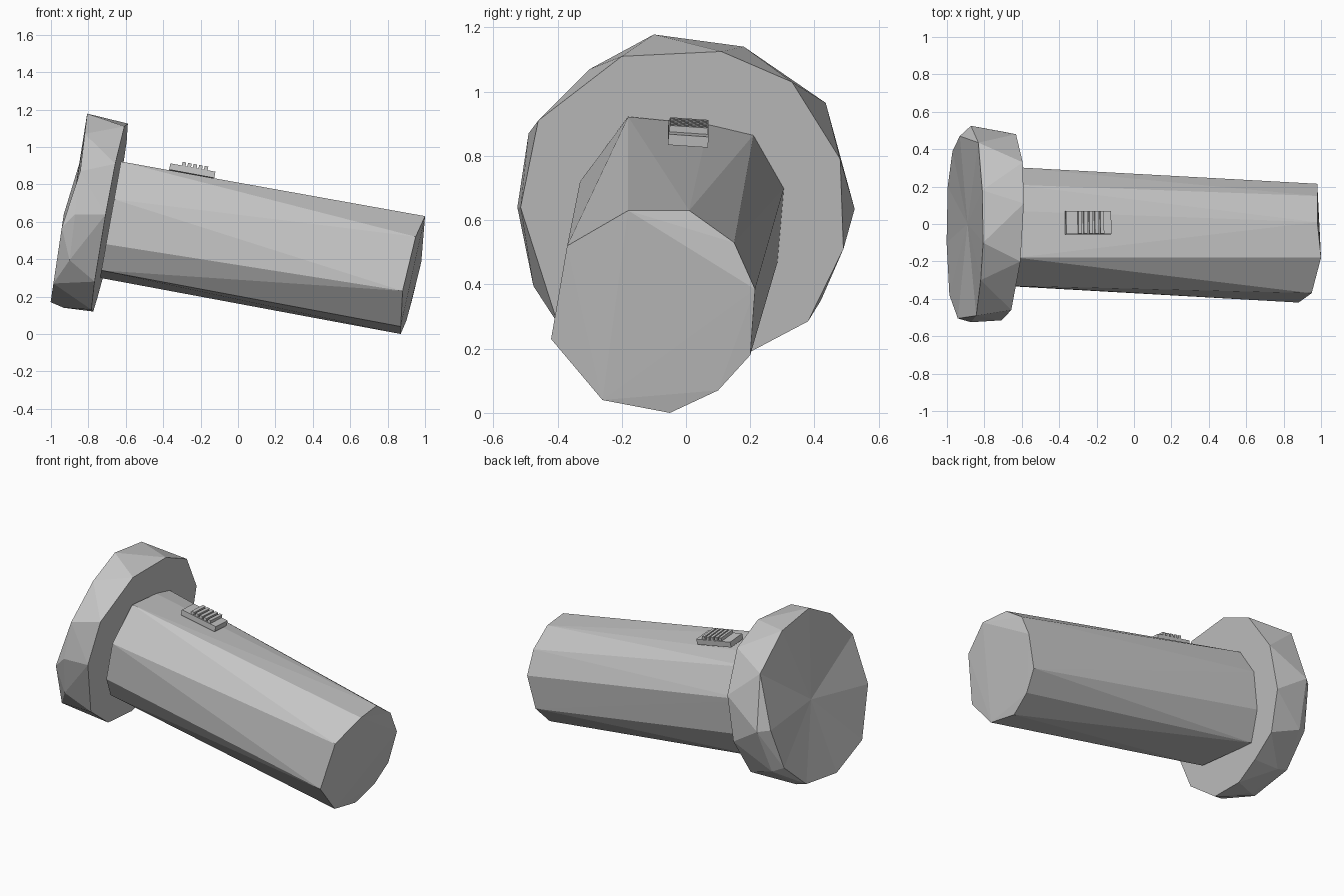
import bpy, bmesh, math
from mathutils import Matrix, Vector

cube = bpy.data.objects.get("Cube")
if cube:
    bpy.data.objects.remove(cube, do_unlink=True)

grey = bpy.data.materials.new("plain grey")
grey.use_nodes = True
colour = (0.56, 0.56, 0.56, 1)
grey.diffuse_color = colour
grey.node_tree.nodes["Principled BSDF"].inputs["Base Color"].default_value = colour


def add_object(name, bm):
    bmesh.ops.recalc_face_normals(bm, faces=bm.faces)
    mesh = bpy.data.meshes.new(name)
    bm.to_mesh(mesh)
    bm.free()
    mesh.materials.append(grey)
    obj = bpy.data.objects.new(name, mesh)
    bpy.context.collection.objects.link(obj)


def slanted_ring(x_mid, lean, turn, outline):
    """Place a (y, z) outline on a plane leaning with height and turned sideways."""
    return [(x_mid + lean * (z - 0.65) + turn * y, y, z) for y, z in outline]


def faceted_solid(points):
    bm = bmesh.new()
    for p in points:
        bm.verts.new(p)
    result = bmesh.ops.convex_hull(bm, input=bm.verts)
    loose = [g for g in result["geom_interior"] if isinstance(g, bmesh.types.BMVert)]
    bmesh.ops.delete(bm, geom=loose, context="VERTS")
    bmesh.ops.recalc_face_normals(bm, faces=bm.faces)
    bm.normal_update()
    return bm


# Tapering, slightly irregular handle
handle_start = slanted_ring(-0.675, 0.18, 0, [
    (-.18, .922), (.07, .897), (.21, .865), (.305, .70), (.285, .47),
    (.19, .30), (-.03, .32), (-.25, .34), (-.33, .48), (-.33, .72)])
handle_end = [
    (1.0, -.18, .63), (.98, .01, .63), (.98, .15, .53), (.98, .215, .385),
    (.93, .20, .18), (.90, .10, .07), (.87, -.05, 0), (.87, -.26, .04),
    (.88, -.42, .23), (.95, -.37, .52)]
add_object("handle", faceted_solid(handle_start + handle_end))

# Broad faceted head: front rim, widest girth, lower back rim
front_rim = slanted_ring(-0.68, 0.18, 0.05, [
    (-.20, 1.11), (.11, 1.125), (.33, 1.03), (.48, .79), (.49, .51), (.38, .285),
    (.20, .19), (.03, .12), (-.20, .13), (-.40, .28), (-.515, .64), (-.46, .91)])
girth = slanted_ring(-0.87, 0.12, 0, [
    (-.10, 1.178), (.18, 1.14), (.435, .965), (.525, .635), (.42, .35), (.20, .19),
    (-.05, .14), (-.475, .395), (-.525, .64), (-.49, .87), (-.30, 1.07)])
back_rim = slanted_ring(-0.93, 0.15, 0, [
    (.47, .64), (.39, .38), (.20, .21), (-.10, .17), (-.38, .27), (-.505, .57)])
head = faceted_solid(front_rim + girth + back_rim)

# Shallow dished back of the head
back = [f for f in head.faces if f.normal.x < -0.8]
bmesh.ops.delete(head, geom=back, context="FACES")
hollow = head.verts.new((-.89, 0, .65))
for edge in [e for e in head.edges if e.is_boundary]:
    head.faces.new((*edge.verts, hollow))
add_object("head", head)

# Sliding switch with grip ridges, lying along the sloping handle
slope = (Matrix.Translation(Vector((-.245, .007, .869)))
         @ Matrix.Rotation(math.radians(10.5), 4, "Y")
         @ Matrix.Rotation(math.radians(-4), 4, "X"))


def sloped_box(name, centre, size):
    bm = bmesh.new()
    place = slope @ Matrix.Translation(Vector(centre)) @ Matrix.Diagonal((*size, 1))
    bmesh.ops.create_cube(bm, size=1, matrix=place)
    add_object(name, bm)


sloped_box("switch_base", (0, 0, 0), (.245, .125, .034))
for i in range(5):
    sloped_box(f"switch_ridge_{i + 1}", (-.05 + .03 * i, 0, .025), (.02, .12, .024))
